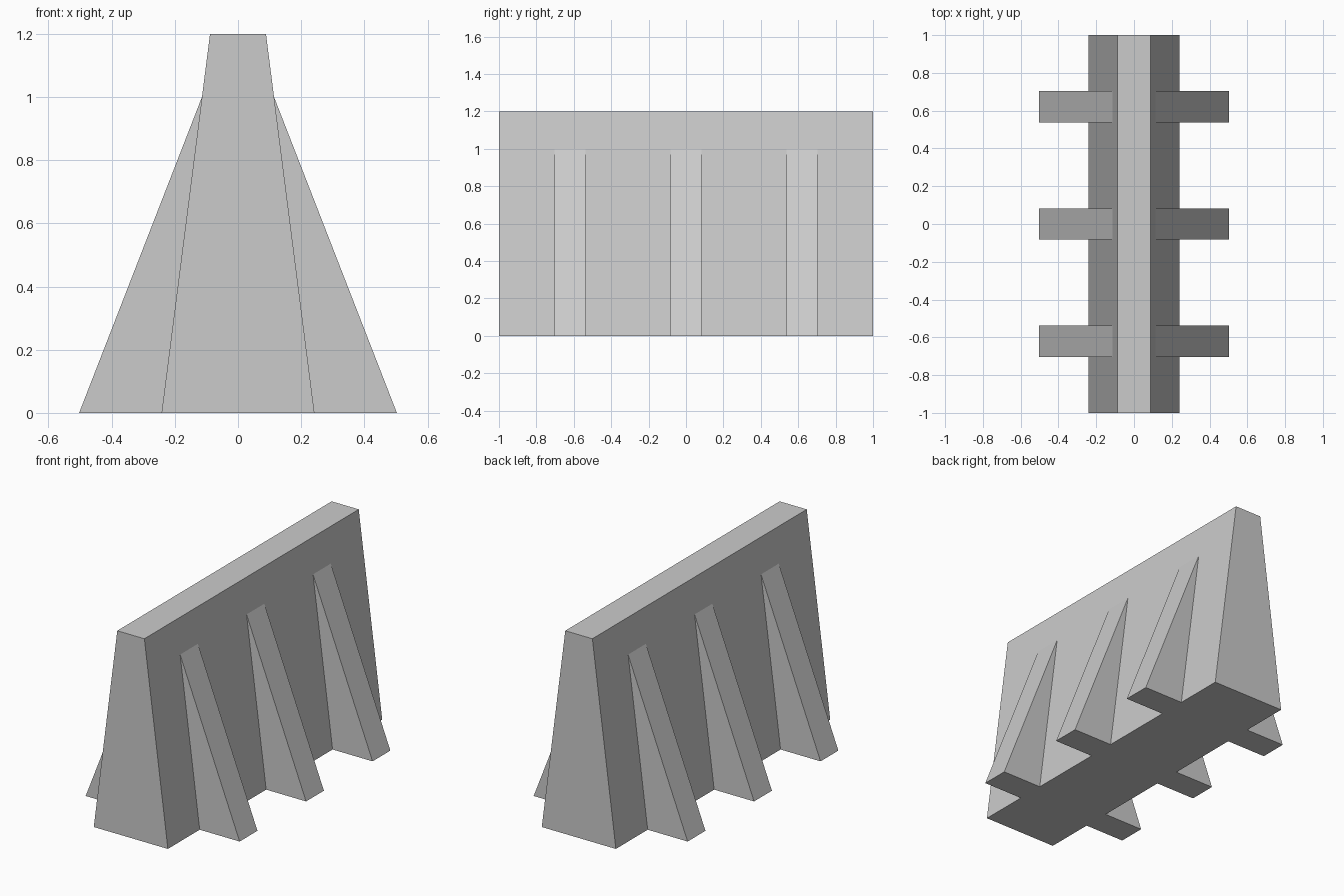
import bpy, bmesh

if "Cube" in bpy.data.objects:
    bpy.data.objects.remove(bpy.data.objects["Cube"])

HALF_BASE, HALF_TOP, HEIGHT = 0.242, 0.0885, 1.2
RIB_FOOT, RIB_HEIGHT, RIB_HALF = 0.503, 1.0, 0.083


def prism(name, profile, y0, y1):
    """Extrude an x-z profile along y."""
    bm = bmesh.new()
    face = bm.faces.new([bm.verts.new((x, y0, z)) for x, z in profile])
    ext = bmesh.ops.extrude_face_region(bm, geom=[face])
    moved = [v for v in ext["geom"] if isinstance(v, bmesh.types.BMVert)]
    bmesh.ops.translate(bm, verts=moved, vec=(0, y1 - y0, 0))
    bmesh.ops.recalc_face_normals(bm, faces=bm.faces)
    mesh = bpy.data.meshes.new(name)
    bm.to_mesh(mesh)
    bm.free()
    obj = bpy.data.objects.new(name, mesh)
    bpy.context.collection.objects.link(obj)
    return obj


# Tapered barrier wall
prism("wall", [(-HALF_BASE, 0), (HALF_BASE, 0), (HALF_TOP, HEIGHT), (-HALF_TOP, HEIGHT)], -1, 1)

# Sloping buttresses, resting on the wall face on both sides
rib_top = HALF_BASE + (HALF_TOP - HALF_BASE) * RIB_HEIGHT / HEIGHT
for i, y in enumerate((-0.62, 0, 0.62)):
    for side, s in (("left", -1), ("right", 1)):
        prism(f"buttress_{side}_{i + 1}",
              [(s * HALF_BASE, 0), (s * RIB_FOOT, 0), (s * rib_top, RIB_HEIGHT)],
              y - RIB_HALF, y + RIB_HALF)
